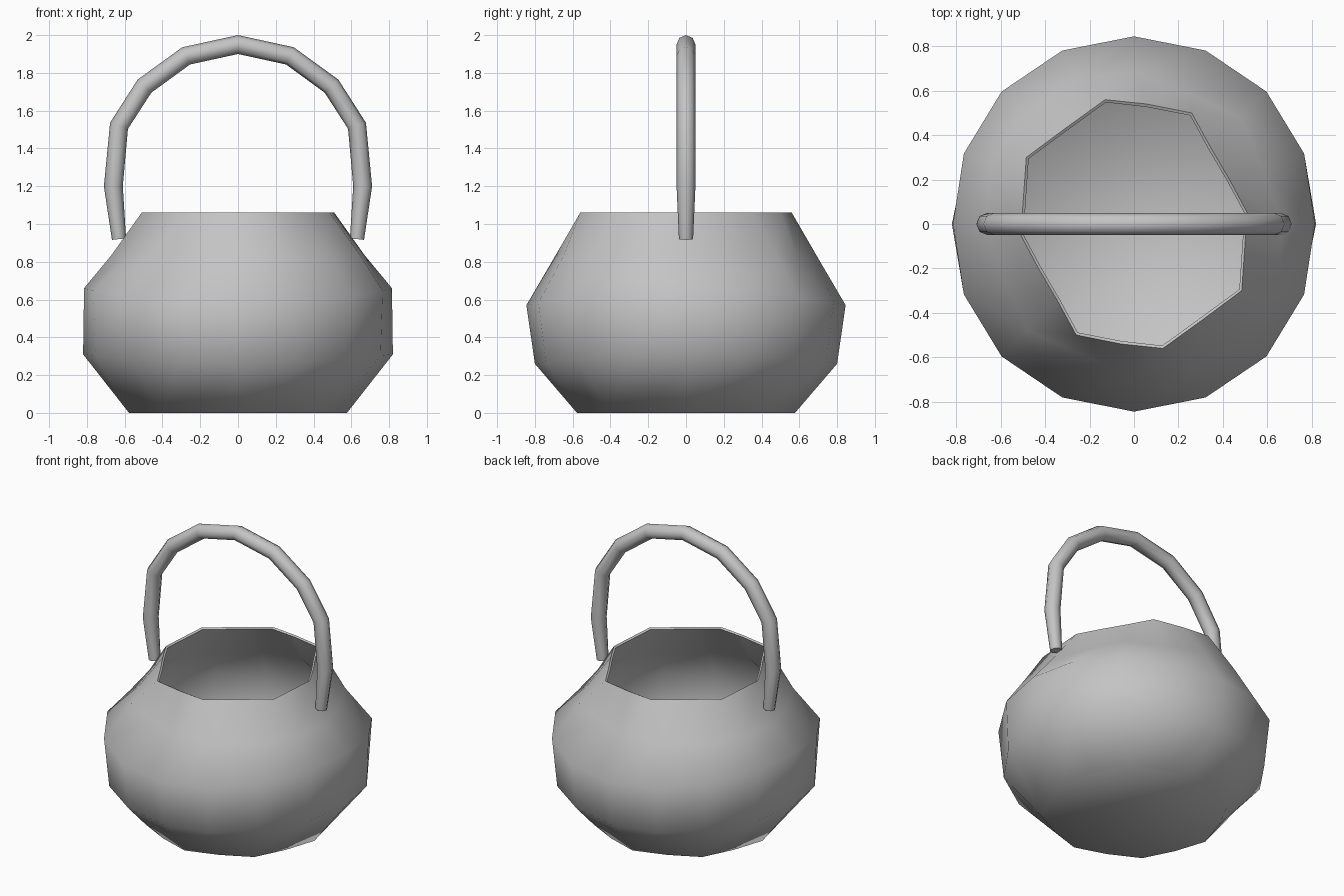
import bpy, bmesh
from math import sin, cos, pi, radians

cube = bpy.data.objects.get("Cube")
if cube:
    bpy.data.objects.remove(cube, do_unlink=True)

grey = bpy.data.materials.new("plain_grey")
grey.use_nodes = True
colour = (0.55, 0.55, 0.55, 1)
grey.diffuse_color = colour
grey.node_tree.nodes["Principled BSDF"].inputs["Base Color"].default_value = colour


def activate(obj):
    bpy.ops.object.select_all(action="DESELECT")
    obj.select_set(True)
    bpy.context.view_layer.objects.active = obj


# Pot body: stacked rings with half-turn symmetry
SIDES = 16
HALF = SIDES // 2
rim_half = [(.51, .05), (.43, .20), (.345, .345), (.26, .50),
            (.06, .54), (-.13, .56), (-.31, .43), (-.485, .30)]
shoulder_half = [.67, .635, .675, .635, .69, .70, .70, .70]


def polar(radius, angle, z):
    return (radius * cos(angle), radius * sin(angle), z)


def ring_points(level):
    points = []
    for i in range(SIDES):
        a = 2 * pi * i / SIDES
        c2 = cos(2 * a)
        if level == "foot":
            points.append(polar(.577 if i % 2 == 0 else .55, a, 0))
        elif level == "lower":
            points.append(polar(.81 + .01 * c2, a, .285 + .025 * c2))
        elif level == "belly":
            points.append(polar(.845 - .03 * cos(a) ** 8, a, .615 + .045 * c2))
        elif level == "shoulder":
            points.append(polar(shoulder_half[i % HALF], a, .835))
        else:
            x, y = rim_half[i % HALF]
            s = 1 if i < HALF else -1
            points.append((s * x, s * y, 1.06))
    return points


bm = bmesh.new()
rings = [[bm.verts.new(p) for p in ring_points(level)]
         for level in ("foot", "lower", "belly", "shoulder", "rim")]
bm.faces.new(list(reversed(rings[0])))
for low, high in zip(rings, rings[1:]):
    for i in range(SIDES):
        j = (i + 1) % SIDES
        bm.faces.new((low[i], low[j], high[j], high[i]))
mesh = bpy.data.meshes.new("pot_body")
bm.to_mesh(mesh)
bm.free()
body = bpy.data.objects.new("pot_body", mesh)
bpy.context.collection.objects.link(body)
mesh.materials.append(grey)

# Thin wall
wall = body.modifiers.new("wall", "SOLIDIFY")
wall.thickness = .015
wall.offset = -1
activate(body)
bpy.ops.object.modifier_apply(modifier="wall")
bpy.ops.object.shade_smooth_by_angle(angle=radians(65))

# Arched carrying handle, mirrored path with tapered ends
side_path = [(.63, .92, .75), (.66, 1.2, 1), (.63, 1.52, 1),
             (.495, 1.73, 1), (.275, 1.89, 1)]
path = ([(-x, z, r) for x, z, r in side_path] + [(0, 1.95, 1)]
        + list(reversed(side_path)))
curve = bpy.data.curves.new("handle", "CURVE")
curve.dimensions = "3D"
curve.bevel_depth = .05
curve.bevel_resolution = 2
curve.use_fill_caps = True
spline = curve.splines.new("POLY")
spline.points.add(len(path) - 1)
for point, (x, z, r) in zip(spline.points, path):
    point.co = (x, 0, z, 1)
    point.radius = r
curve.materials.append(grey)
handle = bpy.data.objects.new("handle", curve)
bpy.context.collection.objects.link(handle)
activate(handle)
bpy.ops.object.convert(target="MESH")
bpy.ops.object.shade_smooth_by_angle(angle=radians(65))
